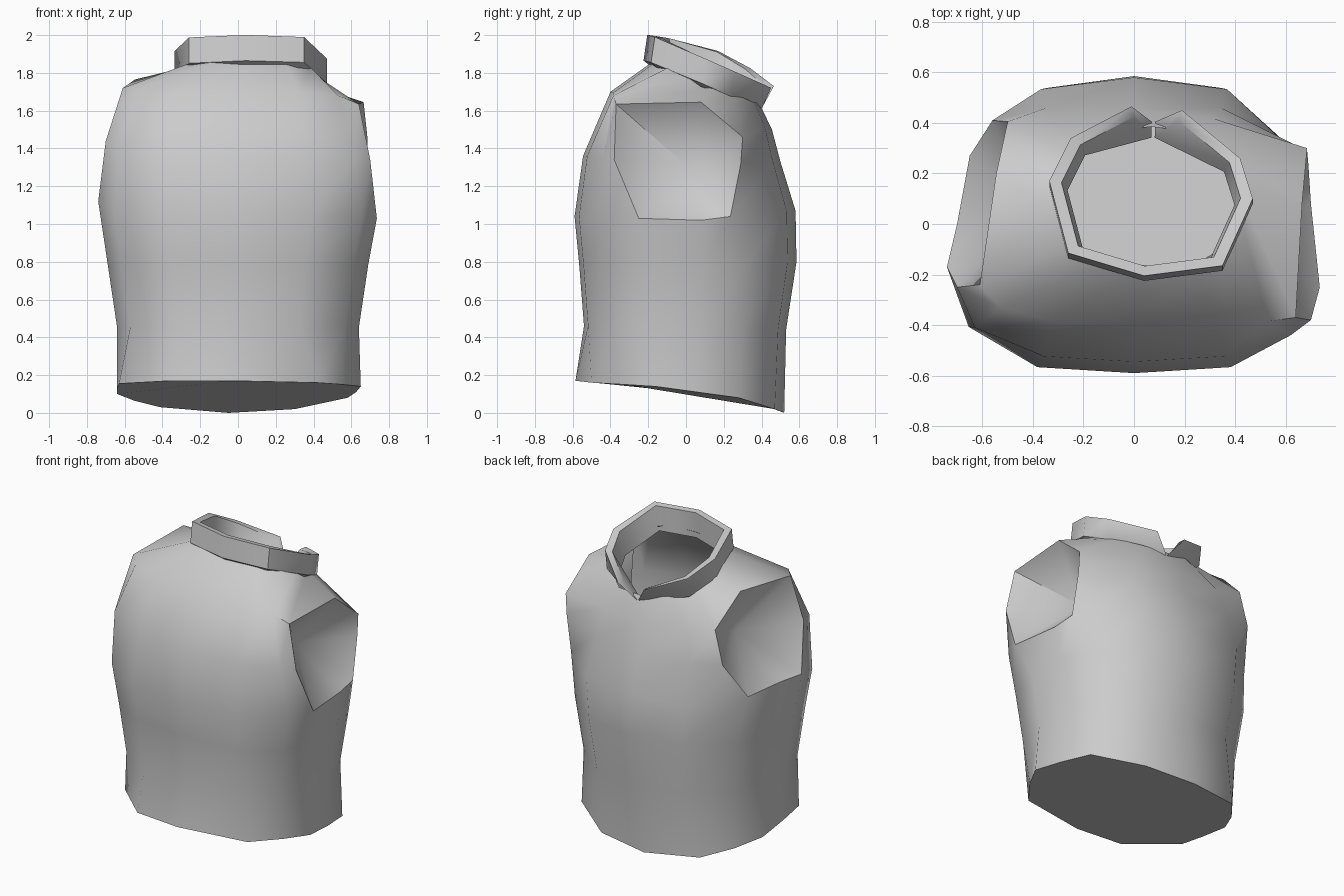
import bpy, bmesh
from mathutils import Vector

if "Cube" in bpy.data.objects:
    bpy.data.objects.remove(bpy.data.objects["Cube"])

def finish(bm, name, angle):
    bmesh.ops.recalc_face_normals(bm, faces=bm.faces)
    me = bpy.data.meshes.new(name)
    bm.to_mesh(me)
    bm.free()
    ob = bpy.data.objects.new(name, me)
    bpy.context.collection.objects.link(ob)
    bpy.ops.object.select_all(action='DESELECT')
    ob.select_set(True)
    bpy.context.view_layer.objects.active = ob
    bpy.ops.object.shade_smooth_by_angle(angle=angle)
    return ob

# Height of the tilted collar rim
def rim_z(x, y):
    t = y + 0.2
    return 2.0 - 0.2 * t - 0.32 * t * t - 0.09 * (x - 0.04) * min(1, max(0, t * 3))

# Fourteen columns around the torso, anticlockwise from front centre
half = [(0.52, -0.96), (0.89, -0.69), (1, -0.25), (0.97, 0.15), (0.87, 0.55), (0.5, 0.92)]
cols = [(0, -1)] + half + [(0, 1)] + [(-u, v) for u, v in reversed(half)]
N = len(cols)

# Uneven hem
hem = [(-.04, -.585, .17), (.42, -.50, .16), (.56, -.32, .15), (.65, -.16, .14),
       (.625, .06, .11), (.58, .28, .08), (.3, .47, .02), (-.05, .52, 0),
       (-.41, .44, .03), (-.55, .27, .065), (-.64, .10, .10), (-.64, -.12, .13),
       (-.63, -.30, .155), (-.36, -.555, .17)]

# Torso rings: half width, front y, back y, front z, back z
levels = [(.64, -.54, .53, .46, .44), (.69, -.565, .585, .78, .80),
          (.735, -.59, .58, 1.04, 1.07), (.69, -.545, .50, 1.36, 1.33),
          (.62, -.40, .455, 1.70, 1.50)]
rings = [[Vector(p) for p in hem]]
for rx, yf, yb, zf, zb in levels:
    rings.append([Vector((rx * u, -v * yf if v < 0 else v * yb,
                          zf + (zb - zf) * (v + 1) / 2)) for u, v in cols])
neck = []
for u, v in cols:
    x, y = 0.067 + 0.35 * u, 0.11 + 0.275 * v
    neck.append(Vector((x, y, rim_z(x, y) - 0.125)))
rings.append(neck)

# Front shoulder corners beside the armholes
for r, c, p in [(4, 2, (.62, -.44, 1.35)), (5, 2, (.53, -.385, 1.68)),
                (4, 12, (-.63, -.41, 1.40)), (5, 12, (-.53, -.33, 1.71))]:
    rings[r][c] = Vector(p)

# Armhole rims: three rows from bottom to top, middle entry is the socket depth point
right_hole = [[(.735, -.25, 1.03), (.70, .08, 1.02), (.69, .235, 1.04)],
              [(.70, -.38, 1.34), (.42, 0, 1.31), (.685, .29, 1.32)],
              [(.64, -.37, 1.635), (.665, .08, 1.645), (.685, .30, 1.46)]]
left_hole = [[(-.74, -.17, 1.12), (-.70, .0, 1.12), (-.65, .27, 1.11)],
             [(-.70, -.25, 1.44), (-.40, .05, 1.40), (-.56, .41, 1.35)],
             [(-.61, -.24, 1.72), (-.545, .20, 1.765), (-.50, .405, 1.57)]]
holes = [((3, 4, 5), right_hole), ((11, 10, 9), left_hole)]
for ids, rows in holes:
    for r, row in enumerate(rows):
        for c, p in zip(ids, row):
            rings[3 + r][c] = Vector(p)

# Torso shell with hem cap and armhole sockets
bm = bmesh.new()
V = [[bm.verts.new(p) for p in ring] for ring in rings]
socket_quads = {(r, c) for r in (3, 4) for c in (3, 4, 9, 10)}
for r in range(len(V) - 1):
    for c in range(N):
        if (r, c) not in socket_quads:
            d = (c + 1) % N
            bm.faces.new((V[r][c], V[r][d], V[r + 1][d], V[r + 1][c]))
bm.faces.new(list(reversed(V[0])))
for ids, _ in holes:
    a, b, c = ids
    loop = [V[3][a], V[3][b], V[3][c], V[4][c], V[5][c], V[5][b], V[5][a], V[4][a]]
    for i in range(8):
        p, q = loop[i], loop[(i + 1) % 8]
        bm.faces.new((p, q, V[4][b]))
        bm.edges.get((p, q)).smooth = False
finish(bm, "torso", 0.95)

# Collar band, split by a notch at the back
path = [(.19, .45), (.42, .26), (.47, .10), (.35, -.165), (.04, -.205),
        (-.26, -.115), (-.335, .17), (-.25, .34), (-.01, .465)]
foot = [(x, y - 0.02) for x, y in path]
foot[0], foot[-1] = (.085, .405), (.07, .405)
cx, cy = 0.067, 0.12

def shrink(p, k, dy=0):
    return cx + (p[0] - cx) * k, cy + (p[1] - cy) * k + dy

bm = bmesh.new()
sections = []
for top, low in zip(path, foot):
    it, ib = shrink(top, 0.88), shrink(low, 0.82, -0.012)
    pts = [(*top, rim_z(*top)), (*low, rim_z(*low) - 0.14),
           (*ib, rim_z(*low) - 0.18), (*it, rim_z(*top) - 0.005)]
    sections.append([bm.verts.new(p) for p in pts])
for s, t in zip(sections, sections[1:]):
    for i in range(4):
        j = (i + 1) % 4
        bm.faces.new((s[i], s[j], t[j], t[i]))
bm.faces.new(sections[0])
bm.faces.new(sections[-1])
finish(bm, "collar", 1.0)
